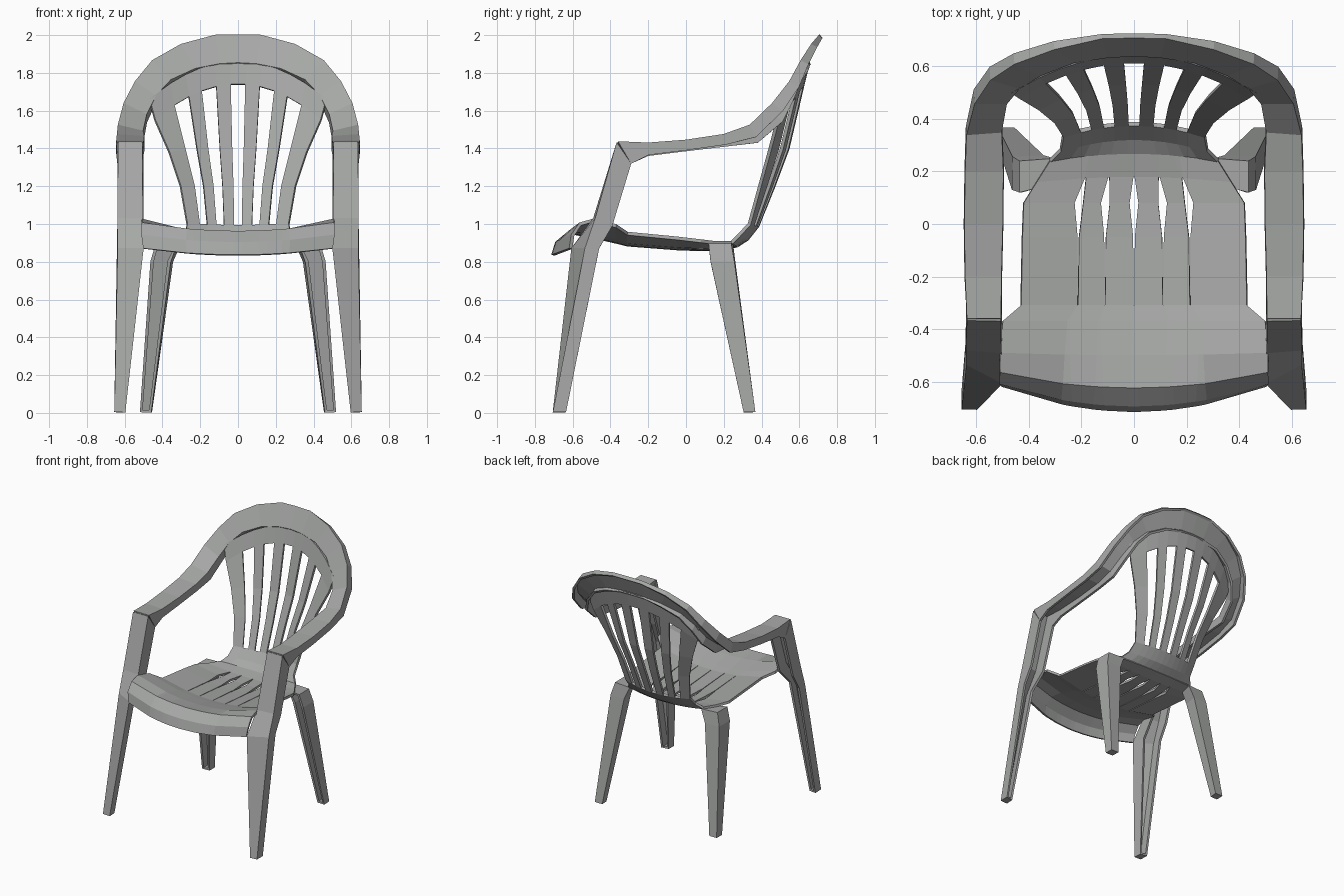
import bpy, bmesh

plastic = bpy.data.materials.new("grey plastic")
plastic.diffuse_color = (0.38, 0.39, 0.38, 1)


def sheet(name, rows, skip=lambda r, c: False, caps=(), mirror=False, thick=0.018):
    """Loft rows of points into a thin shell, leaving out skipped quads."""
    bm = bmesh.new()
    vs = [[bm.verts.new(p) for p in row] for row in rows]
    for r in range(len(rows) - 1):
        for c in range(len(rows[0]) - 1):
            if not skip(r, c):
                bm.faces.new((vs[r][c], vs[r][c + 1], vs[r + 1][c + 1], vs[r + 1][c]))
    for k in caps:
        bm.faces.new(vs[k])
    bmesh.ops.recalc_face_normals(bm, faces=bm.faces)
    me = bpy.data.meshes.new(name)
    bm.to_mesh(me)
    bm.free()
    me.materials.append(plastic)
    ob = bpy.data.objects.new(name, me)
    bpy.context.collection.objects.link(ob)
    if mirror:
        ob.modifiers.new("Mirror", "MIRROR").use_axis[0] = True
    so = ob.modifiers.new("Solidify", "SOLIDIFY")
    so.thickness, so.offset = thick, 0
    return ob


def curved_rows(table, centres):
    """Rows bowed across x: centre y, edge y, centre z, edge z, half width, gap half width."""
    rows = []
    for yc, ye, zc, ze, hw, g in table:
        us = [-1] + [c + s * g for c in centres for s in (-1, 1)] + [1]
        rows.append([(u * hw, yc + (ye - yc) * u * u, zc + (ze - zc) * u * u) for u in us])
    return rows


# Seat with rolled front lip and narrow drain slots
seat = [
    (-.705, -.61, .835, .87, .50, .04),
    (-.685, -.60, .90, .94, .51, .04),
    (-.62, -.56, .955, 1.0, .51, .03),
    (-.50, -.49, .935, 1.02, .51, .02),
    (-.37, -.37, .905, .99, .50, .01),
    (-.31, -.31, .89, .95, .43, .004),
    (-.05, -.05, .87, .925, .425, .008),
    (.08, .08, .865, .91, .42, .04),
    (.18, .16, .868, .90, .37, .006),
    (.27, .24, .885, .90, .32, .04),
]
sheet("seat", curved_rows(seat, (-.5, -.26, 0, .26, .5)),
      skip=lambda r, c: c % 2 == 1 and 5 <= r <= 7)

# Backrest: six fanned slats separated by five gaps
back = [
    (.27, .24, .885, .90, .32, .08),
    (.325, .28, .92, .94, .28, .08),
    (.38, .335, .99, 1.0, .27, .075),
    (.465, .39, 1.2, 1.2, .305, .08),
    (.54, .44, 1.4, 1.38, .365, .085),
    (.62, .485, 1.74, 1.55, .44, .088),
    (.65, .505, 1.86, 1.66, .47, .085),
]
sheet("backrest", curved_rows(back, (-.68, -.35, 0, .35, .68)),
      skip=lambda r, c: c % 2 == 1 and 2 <= r <= 4)

# Armrests flowing into the arched top rim: outer edge, inner edge, lip drop (y, z)
rim = [
    (.63, -.36, 1.43, .51, -.36, 1.43, .07, -.11),
    (.635, -.2, 1.425, .51, -.2, 1.42, 0, -.06),
    (.638, 0, 1.44, .505, 0, 1.435, 0, -.05),
    (.635, .2, 1.47, .503, .2, 1.46, .01, -.05),
    (.63, .34, 1.52, .51, .35, 1.49, .03, -.06),
    (.60, .46, 1.635, .49, .46, 1.58, .05, -.04),
    (.54, .55, 1.75, .44, .52, 1.68, .045, -.03),
    (.45, .61, 1.86, .36, .57, 1.765, .035, -.02),
    (.30, .665, 1.945, .23, .62, 1.825, .025, -.015),
    (.12, .705, 1.993, .10, .64, 1.85, .01, -.015),
    (0, .707, 1.995, 0, .645, 1.855, .01, -.015),
]
sheet("arms_and_rim",
      [[(a, b + p, c + q), (a, b, c), (d, e, f), (d, e + p, f + q)]
       for a, b, c, d, e, f, p, q in rim], mirror=True)

# Front legs: channels that widen toward the seat and meet the armrests
front = [
    [(.605, -.645, .009), (.60, -.70, .009), (.648, -.70, .009), (.648, -.635, .009)],
    [(.525, -.51, .87), (.505, -.60, .87), (.63, -.53, .87), (.632, -.46, .87)],
    [(.51, -.40, .99), (.51, -.485, 1.03), (.632, -.475, 1.03), (.63, -.39, .99)],
    [(.51, -.29, 1.32), (.51, -.36, 1.43), (.63, -.36, 1.43), (.63, -.29, 1.32)],
]
sheet("front_legs", front, caps=(0,), mirror=True)

# Rear legs: tapered channels splayed out behind
rear = [
    [(.465, .31, .009), (.46, .362, .009), (.512, .362, .009), (.512, .305, .009)],
    [(.365, .16, .80), (.35, .255, .80), (.455, .25, .80), (.455, .13, .80)],
    [(.33, .15, .885), (.31, .245, .89), (.43, .235, .89), (.43, .12, .89)],
]
sheet("rear_legs", rear, caps=(0, 2), mirror=True)
